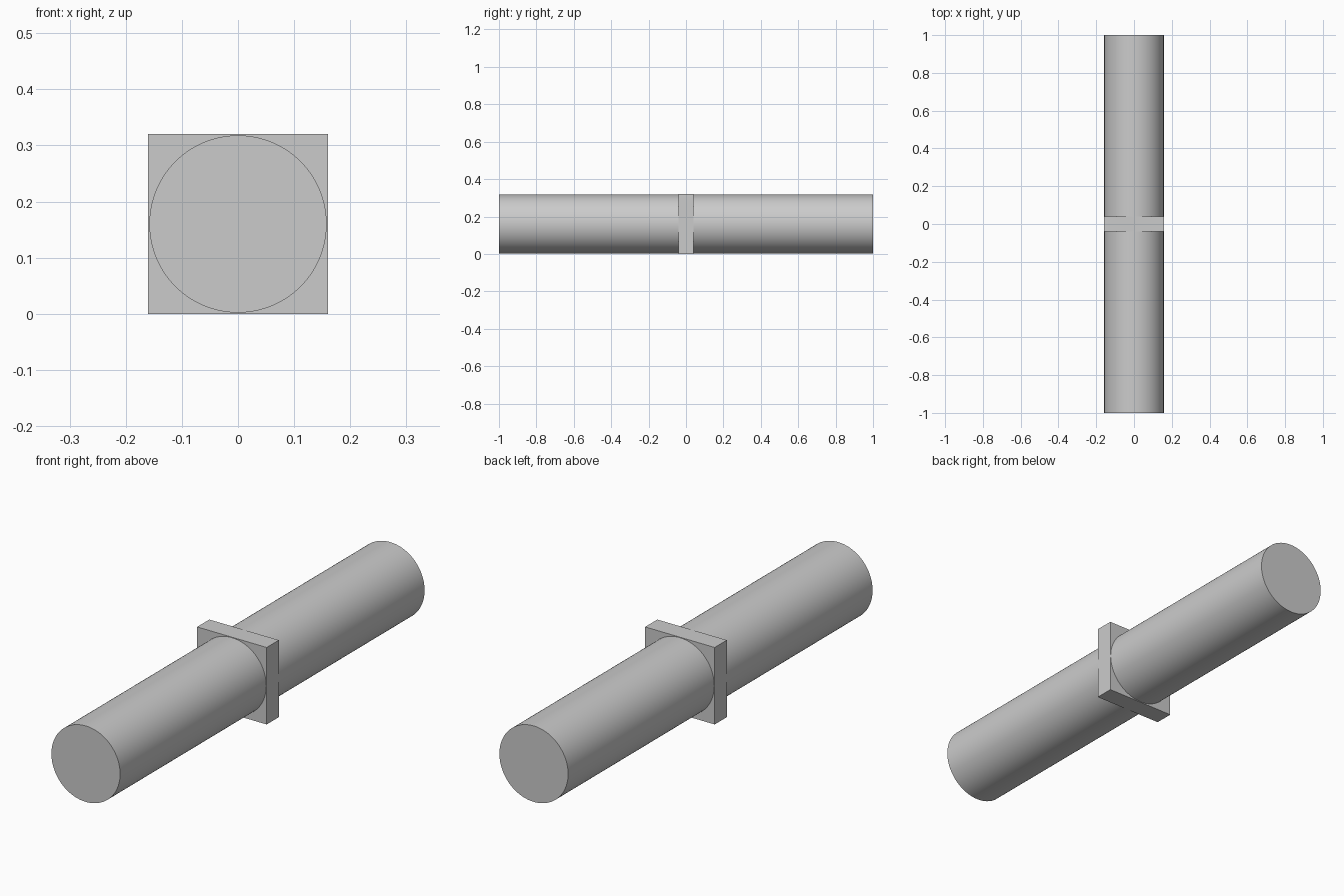
import bpy
import math

cube = bpy.data.objects.get("Cube")
if cube:
    bpy.data.objects.remove(cube, do_unlink=True)

HALF = 0.16           # half width of the square collar, also the axis height
RADIUS = 0.158        # rod radius, just inside the collar
LENGTH = 2.0
COLLAR_DEPTH = 0.08

grey = bpy.data.materials.new("light_grey")
grey.use_nodes = True
colour = (0.6, 0.6, 0.6, 1)
grey.diffuse_color = colour
grey.node_tree.nodes["Principled BSDF"].inputs["Base Color"].default_value = colour


def finish(name):
    part = bpy.context.object
    part.name = name
    part.data.name = name
    part.data.materials.append(grey)
    return part


# Long round rod lying front to back
bpy.ops.mesh.primitive_cylinder_add(vertices=96, radius=RADIUS, depth=LENGTH,
                                    location=(0, 0, HALF),
                                    rotation=(math.pi / 2, 0, 0))
finish("rod")
bpy.ops.object.shade_smooth_by_angle(angle=math.radians(30))

# Thin square collar around the middle
bpy.ops.mesh.primitive_cube_add(size=1, location=(0, 0, HALF))
collar = finish("collar")
collar.scale = (2 * HALF, COLLAR_DEPTH, 2 * HALF)
